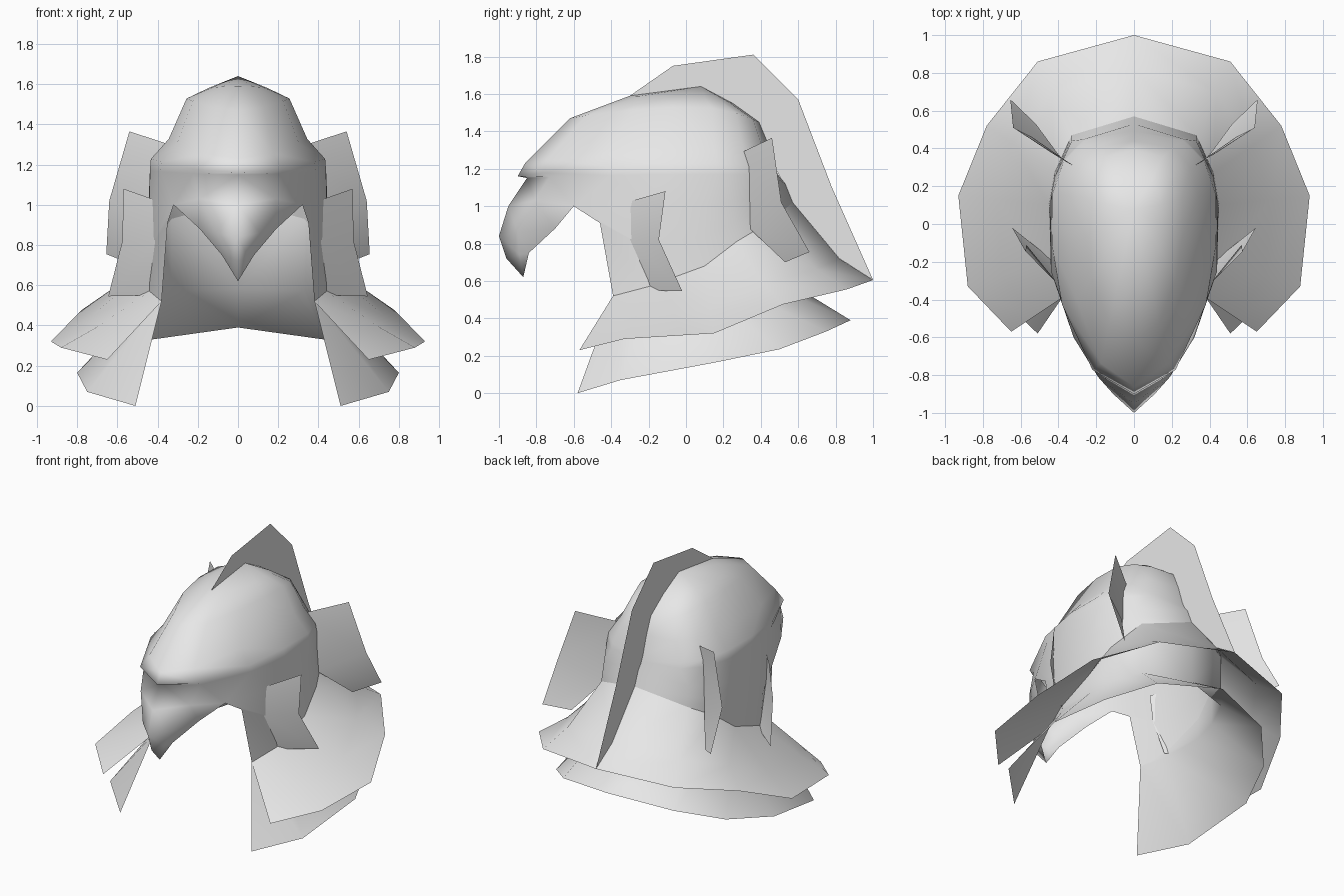
import bpy, bmesh, math
from mathutils import Vector

cube = bpy.data.objects.get("Cube")
if cube:
    bpy.data.objects.remove(cube, do_unlink=True)

grey = bpy.data.materials.new("light_grey")
grey.use_nodes = True
colour = (0.8, 0.8, 0.8, 1)
grey.diffuse_color = colour
grey.node_tree.nodes["Principled BSDF"].inputs["Base Color"].default_value = colour


def points(*coords):
    return [Vector(c) for c in coords]


def blend(first, second, amount):
    return [a.lerp(b, amount) for a, b in zip(first, second)]


def add_strip(bm, rows):
    """Skin a list of equally long rows with quads."""
    grid = [[bm.verts.new(p) for p in row] for row in rows]
    for upper, lower in zip(grid, grid[1:]):
        for i in range(len(upper) - 1):
            bm.faces.new((upper[i], lower[i], lower[i + 1], upper[i + 1]))


def make_part(name, patches, mirrored=True):
    """Build one smooth sheet from patches, welded and mirrored across x."""
    bm = bmesh.new()
    for rows in patches:
        add_strip(bm, rows)
    bmesh.ops.remove_doubles(bm, verts=bm.verts, dist=0.001)
    bmesh.ops.recalc_face_normals(bm, faces=bm.faces)
    mesh = bpy.data.meshes.new(name)
    for face in bm.faces:
        face.smooth = True
    bm.to_mesh(mesh)
    bm.free()
    mesh.materials.append(grey)
    obj = bpy.data.objects.new(name, mesh)
    bpy.context.collection.objects.link(obj)
    if mirrored:
        mirror = obj.modifiers.new("mirror", "MIRROR")
        mirror.merge_threshold = 0.001


ANGLES = [math.radians(a) for a in (0, 30, 60, 80, 105, 130, 155, 180)]
CENTRE = 0.05


def head_ring(front, back, width, z_front, z_side, z_back):
    """Half ring from the forehead round to the nape, squarer at the back."""
    ring = []
    for t in ANGLES:
        c, s = math.cos(t), max(math.sin(t), 0)
        end, z_end = (front, z_front) if c > 0 else (back, z_back)
        x = width * (s if c > 0 else s ** 0.6 if s > 0.001 else 0)
        y = CENTRE + (end - CENTRE) * abs(c)
        ring.append(Vector((x, y, z_side + (z_end - z_side) * c * c)))
    return ring


# Dome, brow and the step below the brow
crown = [Vector((0, 0.08, 1.64)) for t in ANGLES]
brow = head_ring(-0.9, 0.48, 0.44, 1.16, 1.23, 1.2)
under_brow = head_ring(-0.85, 0.49, 0.445, 1.15, 1.17, 1.17)
dome = [crown,
        head_ring(-0.3, 0.25, 0.15, 1.59, 1.58, 1.55),
        head_ring(-0.62, 0.39, 0.26, 1.47, 1.53, 1.45),
        head_ring(-0.86, 0.44, 0.35, 1.23, 1.33, 1.33),
        brow, under_brow]

# Hooked beak
beak = [under_brow[:3],
        points((0, -0.95, 1), (0.19, -0.81, 1.03), (0.32, -0.6, 1)),
        points((0, -1, 0.84), (0.11, -0.9, 0.86), (0.19, -0.7, 0.88)),
        points((0, -0.96, 0.72), (0.05, -0.89, 0.74), (0.08, -0.84, 0.75)),
        [Vector((0, -0.87, 0.62))] * 3]

# Cheeks and nape
cheek = points((0.32, -0.6, 1), (0.44, -0.25, 1), (0.445, 0.1, 1),
               (0.42, 0.25, 1.02), (0.33, 0.44, 1.06), (0, 0.53, 1.12))
neck = points((0.38, -0.39, 0.52), (0.44, -0.2, 0.57), (0.45, 0.1, 0.68),
              (0.42, 0.27, 0.81), (0.33, 0.47, 0.93), (0, 0.57, 1.02))
jaw = blend(cheek, neck, 0.5)
jaw[0] = Vector((0.35, -0.46, 0.91))
make_part("helmet_shell", [dome, beak, [under_brow[2:], cheek, jaw, neck]])

# Flared upper collar, dished toward the back
upper_rim = points((0.65, -0.57, 0.23), (0.88, -0.33, 0.29), (0.93, 0.15, 0.32),
                   (0.78, 0.52, 0.475), (0.51, 0.86, 0.555), (0, 1, 0.605))
dish = blend(neck, upper_rim, 0.58)
for i, p in enumerate(dish):
    p.z -= 0.012 * i
make_part("upper_collar", [[neck, dish, upper_rim]])

# Inner neck wall running down into the lower collar
lower_neck = points((0.38, -0.39, 0.52), (0.44, -0.2, 0.53), (0.45, 0.1, 0.54),
                    (0.42, 0.27, 0.56), (0.33, 0.47, 0.57), (0, 0.57, 0.58))
lower_rim = points((0.51, -0.58, 0), (0.75, -0.35, 0.07), (0.8, 0.16, 0.165),
                   (0.66, 0.5, 0.235), (0.43, 0.75, 0.33), (0, 0.88, 0.39))
make_part("lower_collar", [[neck, lower_neck, lower_rim]])

# Feather plates on the sides
make_part("front_feather", [[
    points((0.4, -0.32, 1.02), (0.41, -0.3, 0.82), (0.42, -0.2, 0.55)),
    points((0.57, -0.11, 1.08), (0.575, -0.145, 0.82), (0.645, -0.02, 0.545))]])
make_part("rear_feather", [[
    points((0.28, 0.28, 1.28), (0.38, 0.34, 0.88), (0.52, 0.53, 0.7)),
    points((0.54, 0.46, 1.365), (0.64, 0.51, 1.02), (0.655, 0.66, 0.755))]])

# Tall central crest, rooted along the centre line of the head and collar
make_part("crest", [[
    points((0, -0.3, 1.59), (0, -0.07, 1.75), (0, 0.36, 1.81),
           (0, 0.6, 1.57), (0, 0.78, 1.1), (0, 1, 0.605)),
    points((0, -0.3, 1.59), (0, 0.08, 1.64), (0, 0.39, 1.45),
           (0, 0.48, 1.2), (0, 0.57, 1.02), (0, 0.82, 0.72))]], mirrored=False)
